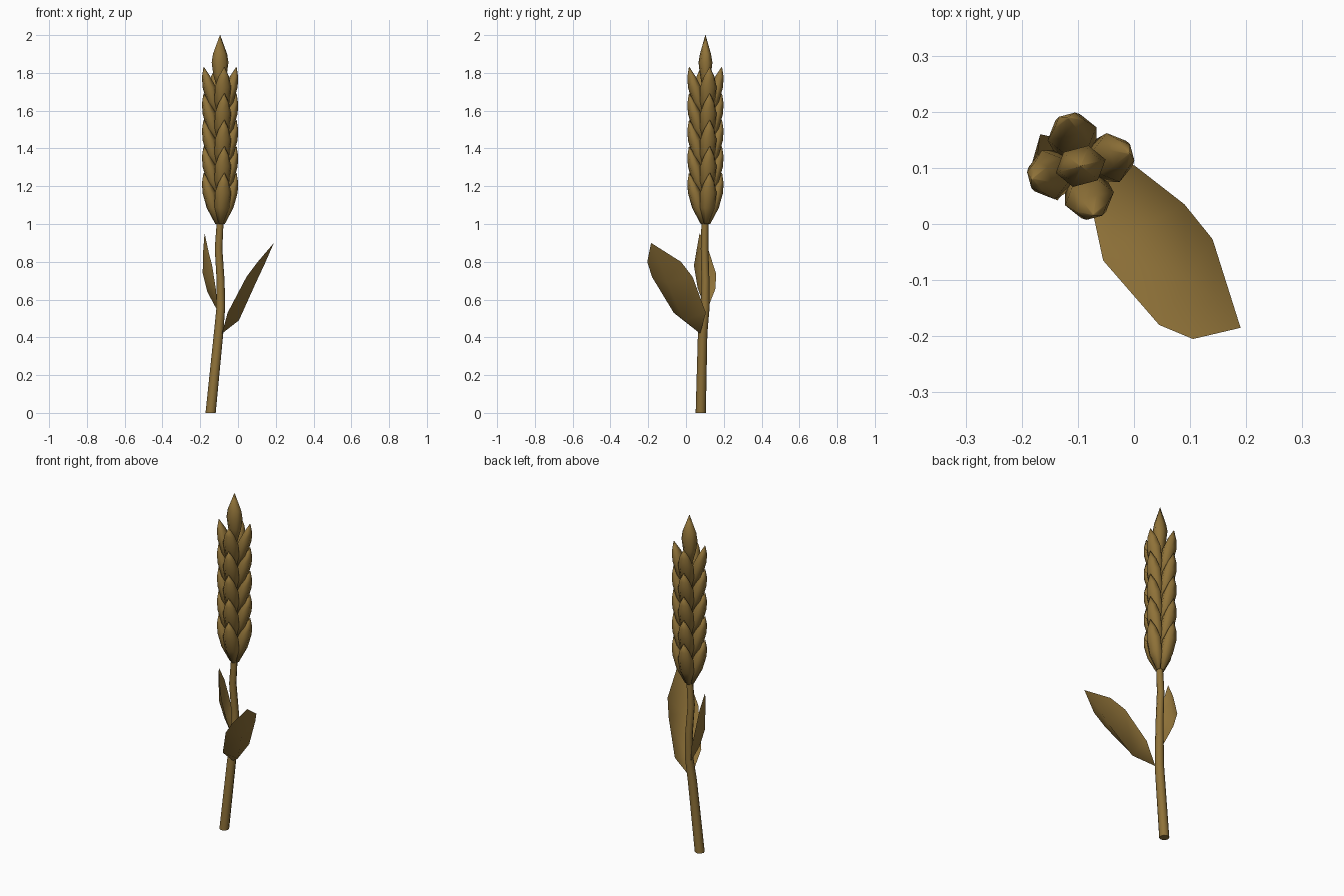
import bpy, math
from mathutils import Vector, Matrix

if "Cube" in bpy.data.objects:
    bpy.data.objects.remove(bpy.data.objects["Cube"])

straw = bpy.data.materials.new("straw brown")
straw.diffuse_color = (0.275, 0.168, 0.04, 1)
straw.use_nodes = True
straw.node_tree.nodes["Principled BSDF"].inputs["Base Color"].default_value = straw.diffuse_color


def make(name, verts, faces):
    me = bpy.data.meshes.new(name)
    me.from_pydata([tuple(v) for v in verts], [], faces)
    me.materials.append(straw)
    me.polygons.foreach_set("use_smooth", [True] * len(me.polygons))
    ob = bpy.data.objects.new(name, me)
    bpy.context.collection.objects.link(ob)
    return ob


def loft(name, rings, sides, matrix=Matrix(), start=0.0):
    """Skin elliptical rings given as (x, y, z, x radius, y radius)."""
    verts, faces = [], []
    for x, y, z, rx, ry in rings:
        for i in range(sides):
            a = start + math.tau * i / sides
            verts.append(matrix @ Vector((x + rx * math.cos(a), y + ry * math.sin(a), z)))
    for r in range(len(rings) - 1):
        for i in range(sides):
            j = (i + 1) % sides
            a, b = r * sides, (r + 1) * sides
            faces.append((a + i, a + j, b + j, b + i))
    last = (len(rings) - 1) * sides
    faces.append(tuple(reversed(range(sides))))
    faces.append(tuple(range(last, last + sides)))
    return make(name, verts, faces)


# gently bent stem, continuing inside the ear
stem = loft("stem", [(-0.145, 0.078, 0.0, 0.027, 0.027), (-0.103, 0.088, 0.42, 0.025, 0.025),
                     (-0.091, 0.102, 0.56, 0.023, 0.023), (-0.092, 0.103, 0.70, 0.021, 0.021),
                     (-0.103, 0.098, 0.87, 0.020, 0.020), (-0.094, 0.100, 1.02, 0.018, 0.018),
                     (-0.095, 0.102, 1.80, 0.015, 0.015)], 8)
stem.data.polygons[len(stem.data.polygons) - 2].use_smooth = False

# ear: five tiers of four overlapping grains, leaning outwards
AXIS = Vector((-0.095, 0.103, 0))
GRAIN = [(0.016, 0, 0.0, 0.010, 0.012), (0.040, 0, 0.085, 0.032, 0.040),
         (0.060, 0, 0.165, 0.035, 0.045), (0.076, 0, 0.220, 0.022, 0.029),
         (0.089, 0, 0.270, 0.002, 0.002)]
for tier in range(5):
    for k in range(4):
        turn = Matrix.Rotation(math.radians(15 + 90 * k), 4, 'Z')
        place = Matrix.Translation(AXIS + Vector((0, 0, 1.0 + 0.14 * tier))) @ turn
        loft(f"grain_{tier + 1}_{k + 1}", GRAIN, 6, place, math.pi / 6)

# single grain at the top
loft("top_grain", [(0, 0, 1.70, 0.012, 0.012), (0, 0, 1.79, 0.037, 0.029),
                   (0, 0, 1.855, 0.046, 0.037), (0, 0, 1.90, 0.039, 0.029),
                   (0, 0, 2.0, 0.001, 0.001)], 6,
     Matrix.Translation(AXIS) @ Matrix.Rotation(math.radians(15), 4, 'Z'))


def leaf(name, base, rows, tip):
    """Thin leaf from rows of (left edge, midrib, right edge)."""
    verts = [base] + [p for row in rows for p in row] + [tip]
    end = len(verts) - 1
    faces = [(0, 2, 1), (0, 3, 2)]
    for r in range(len(rows) - 1):
        a = 1 + 3 * r
        faces += [(a, a + 1, a + 4, a + 3), (a + 1, a + 2, a + 5, a + 4)]
    a = end - 3
    faces += [(a, a + 1, end), (a + 1, a + 2, end)]
    return make(name, verts, faces)


# broad leaf to the front right
leaf("large_leaf", (-0.085, 0.075, 0.42),
     [((-0.055, -0.065, 0.53), (0.005, -0.01, 0.49), (0.0, 0.105, 0.53)),
      ((0.045, -0.18, 0.72), (0.095, -0.10, 0.69), (0.09, 0.035, 0.72)),
      ((0.105, -0.205, 0.80), (0.142, -0.135, 0.79), (0.14, -0.027, 0.80))],
     (0.19, -0.185, 0.9))

# small upright leaf on the left
leaf("small_leaf", (-0.106, 0.108, 0.535),
     [((-0.118, 0.062, 0.66), (-0.162, 0.105, 0.64), (-0.145, 0.155, 0.655)),
      ((-0.137, 0.042, 0.78), (-0.187, 0.09, 0.74), (-0.167, 0.16, 0.735)),
      ((-0.155, 0.054, 0.85), (-0.185, 0.082, 0.85), (-0.172, 0.118, 0.865))],
     (-0.177, 0.072, 0.952))
